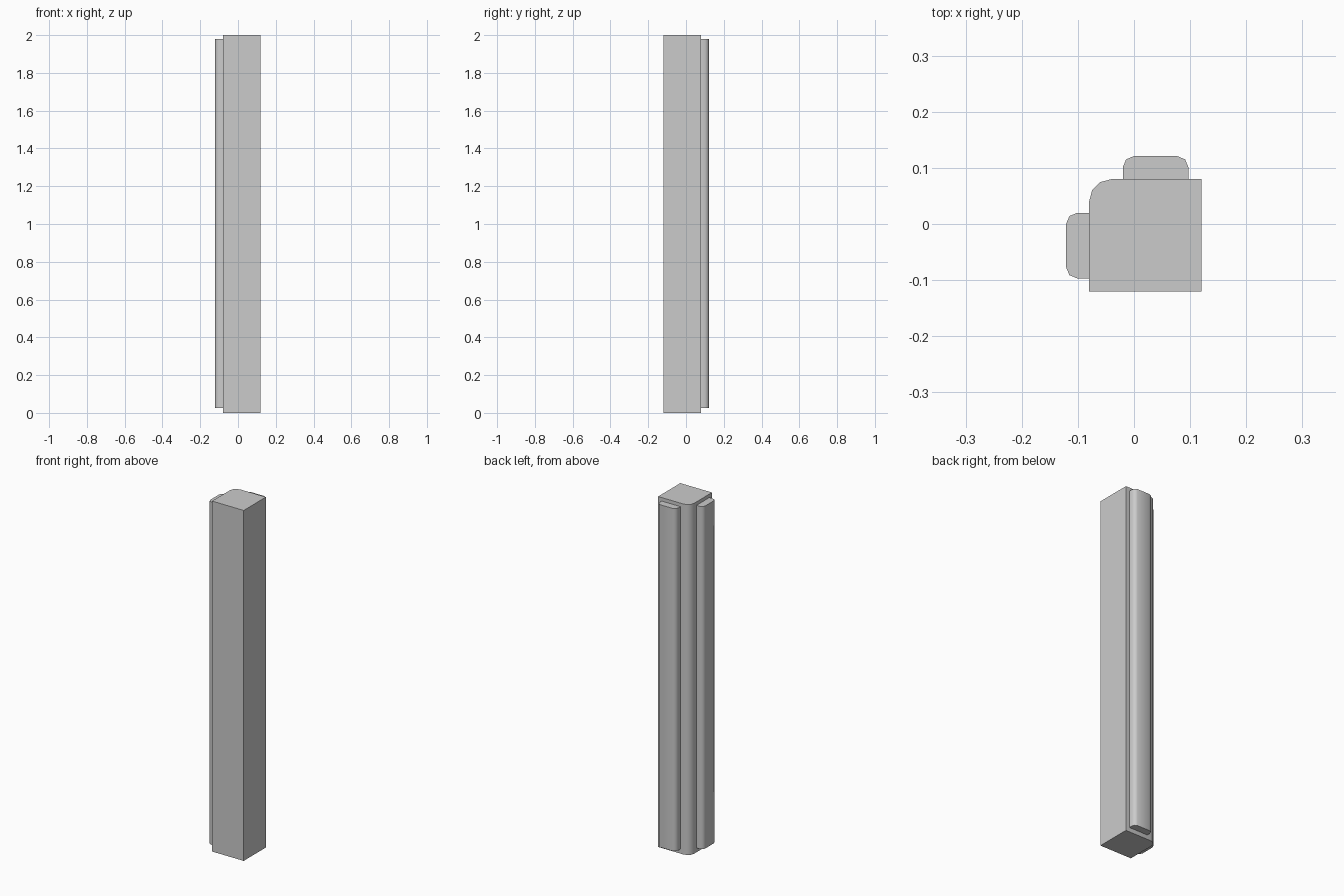
import bpy, bmesh
from math import sin, cos, pi, radians

if "Cube" in bpy.data.objects:
    bpy.data.objects.remove(bpy.data.objects["Cube"])


def arc(cx, cy, r, start, end, steps):
    """Points along a rounded corner, angles in degrees."""
    angles = [radians(start + (end - start) * i / steps) for i in range(steps + 1)]
    return [(cx + r * cos(a), cy + r * sin(a)) for a in angles]


def prism(name, outline, z0, z1):
    """Extrude a closed outline upward from z0 to z1."""
    bm = bmesh.new()
    base = bm.faces.new([bm.verts.new((x, y, z0)) for x, y in outline])
    top = bmesh.ops.extrude_face_region(bm, geom=[base])["geom"]
    verts = [v for v in top if isinstance(v, bmesh.types.BMVert)]
    bmesh.ops.translate(bm, verts=verts, vec=(0, 0, z1 - z0))
    bmesh.ops.recalc_face_normals(bm, faces=bm.faces)
    mesh = bpy.data.meshes.new(name)
    bm.to_mesh(mesh)
    bm.free()
    obj = bpy.data.objects.new(name, mesh)
    bpy.context.collection.objects.link(obj)
    bpy.ops.object.select_all(action="DESELECT")
    obj.select_set(True)
    bpy.context.view_layer.objects.active = obj
    bpy.ops.object.shade_smooth_by_angle(angle=radians(50))
    return obj


# Square post with one rounded corner (back left)
post = [(-0.08, -0.12), (0.12, -0.12), (0.12, 0.08)] + arc(-0.04, 0.04, 0.04, 90, 180, 3)
prism("corner_post", post, 0, 2)

# Raised strip on the back face with rounded outer edges
strip = ([(-0.02, 0.08), (0.097, 0.08)]
         + arc(0.077, 0.101, 0.02, 0, 90, 2)
         + arc(0.0, 0.101, 0.02, 90, 180, 2))
prism("back_strip", strip, 0.025, 1.98)

# Matching strip on the left face, mirrored across the rounded corner's diagonal
prism("left_strip", [(-y, -x) for x, y in strip], 0.025, 1.98)
